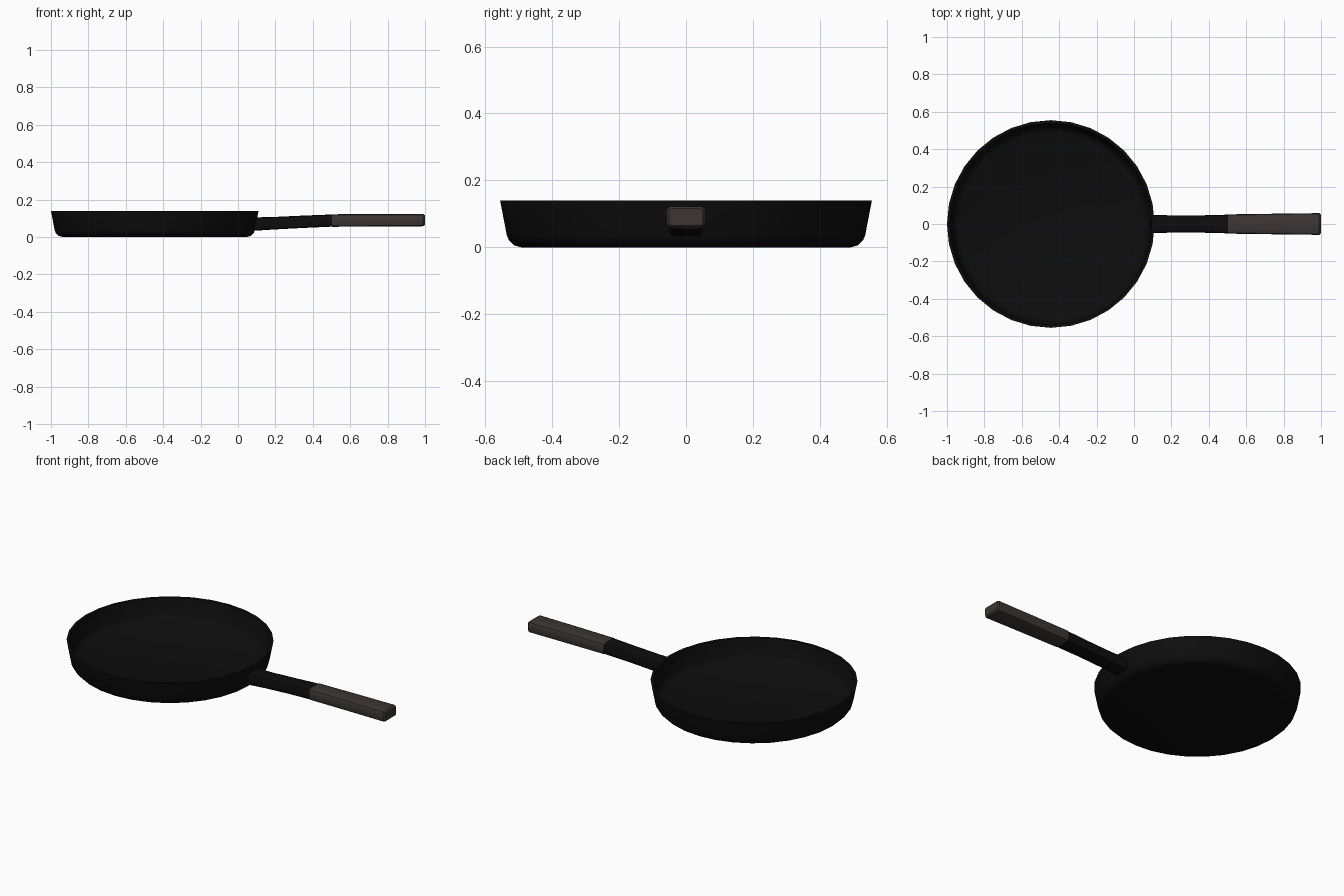
import bpy, bmesh, math

if "Cube" in bpy.data.objects:
    bpy.data.objects.remove(bpy.data.objects["Cube"])

CX = -0.445   # pan centre
SIDES = 32


def material(name, rgb):
    m = bpy.data.materials.new(name)
    m.diffuse_color = (*rgb, 1)
    m.use_nodes = True
    m.node_tree.nodes["Principled BSDF"].inputs["Base Color"].default_value = m.diffuse_color
    return m


black = material("black iron", (0.004, 0.004, 0.004))
grip_grey = material("warm grey grip", (0.045, 0.037, 0.036))


def finish(bm, name, mat, angle):
    bmesh.ops.recalc_face_normals(bm, faces=bm.faces[:])
    me = bpy.data.meshes.new(name)
    bm.to_mesh(me)
    bm.free()
    ob = bpy.data.objects.new(name, me)
    bpy.context.collection.objects.link(ob)
    me.materials.append(mat)
    bpy.ops.object.select_all(action='DESELECT')
    ob.select_set(True)
    bpy.context.view_layer.objects.active = ob
    bpy.ops.object.shade_smooth_by_angle(angle=math.radians(angle))
    return ob


def loft(bm, rings):
    """Bridge equal-length rings of points and cap both ends."""
    loops = [[bm.verts.new(p) for p in r] for r in rings]
    n = len(loops[0])
    for a, b in zip(loops, loops[1:]):
        for i in range(n):
            j = (i + 1) % n
            bm.faces.new((a[i], a[j], b[j], b[i]))
    bm.faces.new(loops[0])
    bm.faces.new(loops[-1])


def circle(r, z):
    return [(CX + r * math.cos(2 * math.pi * i / SIDES),
             r * math.sin(2 * math.pi * i / SIDES), z) for i in range(SIDES)]


def section(x, half_w, z0, z1, c):
    """Rounded rectangle across the handle; c is the corner radius."""
    pts = []
    for k, (y, z) in enumerate([(half_w - c, z1 - c), (c - half_w, z1 - c),
                                (c - half_w, z0 + c), (half_w - c, z0 + c)]):
        for s in range(3):
            a = math.pi / 2 * (k + s / 2)
            pts.append((x, y + c * math.cos(a), z + c * math.sin(a)))
    return pts


# Pan bowl: outside from base to rim, then inside down to the floor
bm = bmesh.new()
profile = [(0.49, 0.0), (0.513, 0.006), (0.529, 0.022), (0.535, 0.036),
           (0.555, 0.14), (0.54, 0.14), (0.522, 0.045), (0.512, 0.03),
           (0.49, 0.02)]
loft(bm, [circle(r, z) for r, z in profile])
finish(bm, "pan_bowl", black, 40)

# Handle stem, rising gently away from the bowl
bm = bmesh.new()
loft(bm, [section(0.085, 0.05, 0.034, 0.105, 0.014),
          section(0.20, 0.046, 0.041, 0.108, 0.014),
          section(0.35, 0.046, 0.049, 0.115, 0.014),
          section(0.505, 0.05, 0.056, 0.121, 0.014)])
finish(bm, "handle_stem", black, 30)

# Grip with slightly rounded end
bm = bmesh.new()
loft(bm, [section(0.503, 0.0515, 0.055, 0.122, 0.014),
          section(0.75, 0.055, 0.057, 0.123, 0.014),
          section(0.99, 0.058, 0.058, 0.123, 0.014),
          section(1.0, 0.051, 0.065, 0.116, 0.01)])
finish(bm, "handle_grip", grip_grey, 30)
